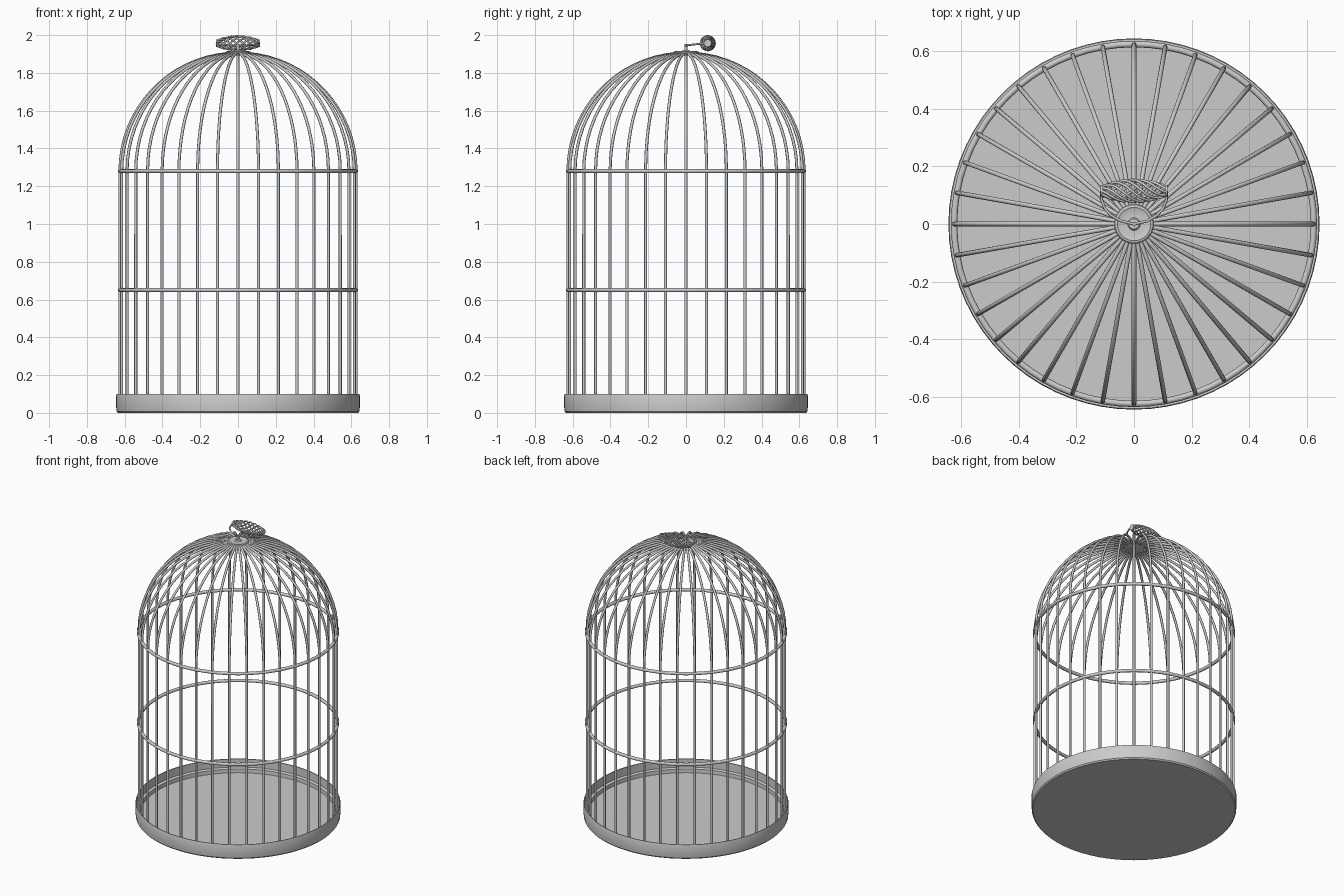
import bpy, bmesh
from math import sin, cos, pi, radians
from mathutils import Vector

if "Cube" in bpy.data.objects:
    bpy.data.objects.remove(bpy.data.objects["Cube"])


def smooth(obj, angle=35):
    bpy.ops.object.select_all(action='DESELECT')
    obj.select_set(True)
    bpy.context.view_layer.objects.active = obj
    bpy.ops.object.shade_smooth_by_angle(angle=radians(angle))


def tubes(name, paths, radius, closed=False, res=2):
    """Round wires along one or more point paths, turned into a mesh."""
    cu = bpy.data.curves.new(name, 'CURVE')
    cu.dimensions = '3D'
    cu.bevel_depth = radius
    cu.bevel_resolution = res
    cu.use_fill_caps = True
    for pts in paths:
        sp = cu.splines.new('POLY')
        sp.points.add(len(pts) - 1)
        for p, co in zip(sp.points, pts):
            p.co = (*co, 1)
        sp.use_cyclic_u = closed
    obj = bpy.data.objects.new(name, cu)
    bpy.context.collection.objects.link(obj)
    bpy.ops.object.select_all(action='DESELECT')
    obj.select_set(True)
    bpy.context.view_layer.objects.active = obj
    bpy.ops.object.convert(target='MESH')
    obj = bpy.context.view_layer.objects.active
    smooth(obj, 50)
    return obj


def lathe(name, profile, steps=72):
    """Spin an (r, z) profile around the z axis."""
    bm = bmesh.new()
    vs = [bm.verts.new((r, 0, z)) for r, z in profile]
    es = [bm.edges.new(pair) for pair in zip(vs, vs[1:])]
    bmesh.ops.spin(bm, geom=vs + es, cent=(0, 0, 0), axis=(0, 0, 1),
                   angle=2 * pi, steps=steps)
    bmesh.ops.remove_doubles(bm, verts=bm.verts, dist=1e-5)
    bmesh.ops.recalc_face_normals(bm, faces=bm.faces)
    me = bpy.data.meshes.new(name)
    bm.to_mesh(me)
    bm.free()
    obj = bpy.data.objects.new(name, me)
    bpy.context.collection.objects.link(obj)
    smooth(obj)
    return obj


R, SPRING, BARS = 0.625, 1.28, 36

# base tray with rim, inner ledge and floor
lathe("base_tray", [(0, 0), (0.636, 0), (0.643, 0.008), (0.645, 0.03),
                    (0.645, 0.092), (0.642, 0.1), (0.636, 0.1),
                    (0.634, 0.045), (0.616, 0.04), (0.614, 0.015), (0, 0.015)])

# vertical bars bending into the dome
bars = []
for i in range(BARS):
    a = 2 * pi * i / BARS
    prof = [(R, 0.03), (R, SPRING)]
    for k in range(1, 17):
        t = radians(86) * k / 16
        prof.append((R * cos(t), SPRING + R * sin(t)))
    bars.append([(r * cos(a), r * sin(a), z) for r, z in prof])
tubes("cage_bars", bars, 0.008)

# horizontal hoops
tubes("cage_hoops", [[(R * cos(2 * pi * i / 72), R * sin(2 * pi * i / 72), z)
                      for i in range(72)] for z in (0.65, SPRING)], 0.011, closed=True)

# top hub
lathe("top_hub", [(0, 1.896), (0.06, 1.894), (0.068, 1.899), (0.07, 1.905),
                  (0.066, 1.912), (0.058, 1.915), (0.05, 1.911), (0.022, 1.913),
                  (0.018, 1.92), (0, 1.922)], 36)

# hub post
tubes("hub_post", [[(0, 0, 1.915), (0, 0, 1.952)]], 0.008)

# folded handle: bail wire
GY, GZ, L = 0.115, 1.957, 0.113
half = [(L, GY, GZ), (L, 0.085, 1.955), (0.102, 0.055, 1.952),
        (0.08, 0.03, 1.949), (0.045, 0.01, 1.946), (0, 0, 1.944)]
tubes("handle_bail", [half + [(-x, y, z) for x, y, z in half[-2::-1]]], 0.005)

# folded handle: twisted basket grip
wires = []
for i in range(8):
    pts = []
    for k in range(25):
        t = k / 24
        r = 0.014 + 0.024 * sin(pi * t) ** 0.8
        a = 2 * pi * (i / 8 + 0.8 * t)
        pts.append((L * (2 * t - 1), GY + r * cos(a), GZ + r * sin(a)))
    wires.append(pts)
tubes("handle_grip_wires", wires, 0.005)

# grip end caps
tubes("handle_grip_caps", [[(s * (L - 0.004), GY, GZ), (s * (L + 0.004), GY, GZ)]
                           for s in (-1, 1)], 0.02, res=4)
